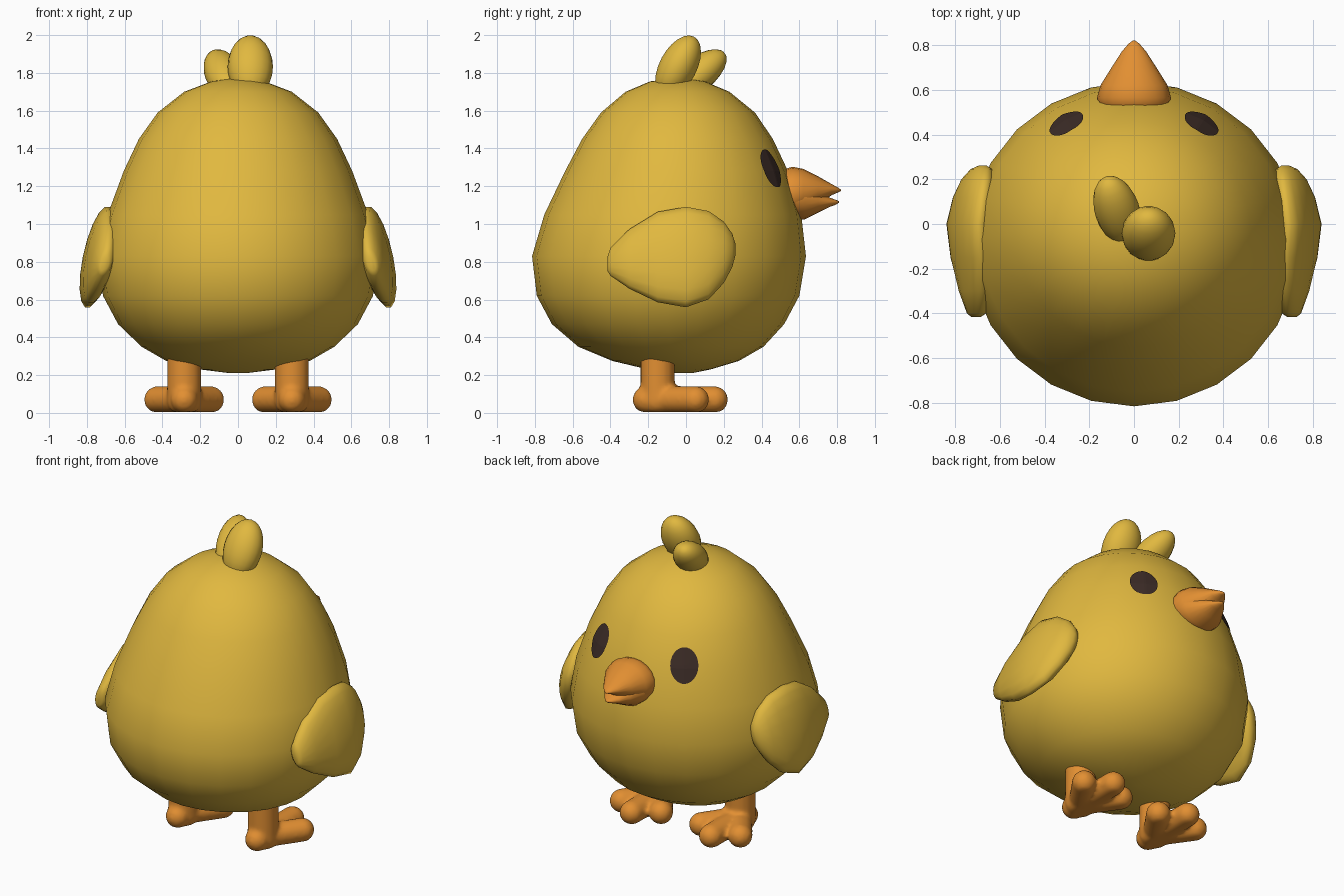
import bpy, bmesh
from math import sin, cos, pi
from mathutils import Vector, Matrix
from mathutils.bvhtree import BVHTree

if "Cube" in bpy.data.objects:
    bpy.data.objects.remove(bpy.data.objects["Cube"])


def material(name, rgb):
    m = bpy.data.materials.new(name)
    m.use_nodes = True
    m.diffuse_color = (*rgb, 1)
    m.node_tree.nodes["Principled BSDF"].inputs["Base Color"].default_value = (*rgb, 1)
    return m


yellow = material("chick yellow", (0.75, 0.48, 0.05))
orange = material("beak orange", (0.76, 0.275, 0.032))
brown = material("eye dark brown", (0.045, 0.025, 0.02))


def finish(name, bm, mat):
    bmesh.ops.recalc_face_normals(bm, faces=bm.faces)
    for f in bm.faces:
        f.smooth = True
    mesh = bpy.data.meshes.new(name)
    bm.to_mesh(mesh)
    bm.free()
    mesh.materials.append(mat)
    obj = bpy.data.objects.new(name, mesh)
    bpy.context.collection.objects.link(obj)
    return obj


def loft(rings, along, sides):
    """Skin elliptical rings (centre, x radius, other radius) along the given axis."""
    bm = bmesh.new()
    loops = []
    for c, rx, r2 in rings:
        loop = []
        for i in range(sides):
            a = 2 * pi * i / sides
            off = (rx * cos(a), r2 * sin(a), 0) if along == "z" else (rx * cos(a), 0, r2 * sin(a))
            loop.append(bm.verts.new(Vector(c) + Vector(off)))
        loops.append(loop)
    for a, b in zip(loops, loops[1:]):
        for i in range(sides):
            j = (i + 1) % sides
            bm.faces.new((a[i], a[j], b[j], b[i]))
    bm.faces.new(loops[0])
    bm.faces.new(loops[-1])
    return bm


def ellipsoid(name, centre, radii, direction, mat):
    bm = bmesh.new()
    turn = Vector(direction).to_track_quat("Z", "X").to_matrix().to_4x4()
    bmesh.ops.create_uvsphere(bm, u_segments=18, v_segments=12, radius=1,
                              matrix=Matrix.Translation(centre) @ turn @ Matrix.Diagonal((*radii, 1)))
    return finish(name, bm, mat)


def add_capsule(bm, start, end, radius):
    start, end = Vector(start), Vector(end)
    span = end - start
    verts = bmesh.ops.create_uvsphere(bm, u_segments=16, v_segments=9, radius=radius)["verts"]
    for v in verts:
        if v.co.z > 0:
            v.co.z += span.length
    turn = span.to_track_quat("Z", "Y").to_matrix().to_4x4()
    bmesh.ops.transform(bm, matrix=Matrix.Translation(start) @ turn, verts=verts)


# Body: height, half width, back, front
body_profile = [
    (0.21, 0.04, -0.06, 0.03), (0.23, 0.2, -0.2, 0.13), (0.275, 0.38, -0.39, 0.28),
    (0.35, 0.51, -0.57, 0.41), (0.47, 0.635, -0.71, 0.52), (0.62, 0.715, -0.79, 0.6),
    (0.83, 0.74, -0.815, 0.635), (1.05, 0.69, -0.75, 0.61), (1.28, 0.605, -0.64, 0.54),
    (1.45, 0.525, -0.55, 0.46), (1.59, 0.425, -0.45, 0.365), (1.7, 0.285, -0.32, 0.23),
    (1.755, 0.14, -0.19, 0.1), (1.77, 0.04, -0.08, 0.0)]
body_bm = loft([((0, (b + f) / 2, z), w, (f - b) / 2) for z, w, b, f in body_profile], "z", 24)
body_surface = BVHTree.FromBMesh(body_bm)
finish("body", body_bm, yellow)

# Beak halves: y, centre height, half width, half height
upper = [(0.5, 1.165, 0.15, 0.12), (0.565, 1.165, 0.165, 0.138), (0.62, 1.17, 0.15, 0.122),
         (0.7, 1.177, 0.1, 0.075), (0.77, 1.182, 0.055, 0.03), (0.805, 1.18, 0.025, 0.013),
         (0.82, 1.178, 0.006, 0.004)]
lower = [(0.5, 1.16, 0.15, 0.12), (0.58, 1.155, 0.155, 0.13), (0.63, 1.135, 0.14, 0.11),
         (0.7, 1.12, 0.095, 0.06), (0.76, 1.115, 0.055, 0.025), (0.795, 1.115, 0.025, 0.012),
         (0.81, 1.117, 0.006, 0.004)]
for name, rings in (("upper_beak", upper), ("lower_beak", lower)):
    finish(name, loft([((0, y, z), w, h) for y, z, w, h in rings], "y", 20), orange)

# Head tuft
ellipsoid("large_tuft", (0.065, -0.042, 1.833), (0.1, 0.12, 0.18), (0, 0.47, 0.88), yellow)
ellipsoid("small_tuft", (-0.075, 0.06, 1.79), (0.09, 0.1, 0.19), (-0.25, 0.75, 0.6), yellow)

# Wing: y, centre height, half height, centre x, half thickness
wing_profile = [
    (-0.415, 0.79, 0.04, 0.7, 0.02), (-0.4, 0.8, 0.075, 0.7, 0.04), (-0.3, 0.815, 0.16, 0.71, 0.065),
    (-0.15, 0.825, 0.243, 0.73, 0.078), (0, 0.825, 0.27, 0.745, 0.078), (0.12, 0.835, 0.237, 0.725, 0.074),
    (0.2, 0.85, 0.165, 0.705, 0.065), (0.245, 0.86, 0.09, 0.69, 0.045), (0.262, 0.865, 0.03, 0.685, 0.015)]

for side, s in (("left", 1), ("right", -1)):
    # Wing leans inward toward its top
    bm = loft([((x, y, z), t, h) for y, z, h, x, t in wing_profile], "y", 18)
    for v in bm.verts:
        v.co.x = s * (v.co.x - 0.2 * (v.co.z - 0.82))
    finish(side + "_wing", bm, yellow)

    # Eye: thin oval plate laid on the body
    hit, normal, _, _ = body_surface.find_nearest(Vector((s * 0.31, 0.46, 1.3)))
    normal = Vector((s * 0.5, 0.77, 0.37)).normalized()
    across = Vector((0, 0, 1)).cross(normal).normalized()
    up = normal.cross(across)
    bm = bmesh.new()
    bmesh.ops.create_grid(bm, x_segments=12, y_segments=12, size=1)
    for v in bm.verts:
        x, y = v.co.x, v.co.y
        disc_x, disc_y = x * (1 - y * y / 2) ** 0.5, y * (1 - x * x / 2) ** 0.5
        p = hit + across * disc_x * 0.083 + up * disc_y * 0.108
        on_body = body_surface.ray_cast(p + normal * 0.3, -normal)[0]
        v.co = on_body + normal * 0.007
    bmesh.ops.recalc_face_normals(bm, faces=bm.faces)
    if sum((f.normal.dot(normal) for f in bm.faces)) < 0:
        bmesh.ops.reverse_faces(bm, faces=bm.faces)
    mesh = bpy.data.meshes.new(side + "_eye")
    bm.to_mesh(mesh)
    bm.free()
    mesh.materials.append(brown)
    bpy.context.collection.objects.link(bpy.data.objects.new(side + "_eye", mesh))

    # Leg and three-toed foot, blended into one form
    bm = bmesh.new()
    ankle = Vector((s * 0.285, -0.15, 0.07))
    add_capsule(bm, ankle, ankle + Vector((0, 0, 0.26)), 0.093)
    for dx, dy in ((-0.14, 0.2), (0, 0.3), (0.14, 0.2), (0, -0.06)):
        add_capsule(bm, ankle, ankle + Vector((dx, dy, 0)), 0.073)
    for v in bm.verts:
        v.co.z = max(v.co.z, 0.004)
    leg = finish(side + "_leg", bm, orange)
    remesh = leg.modifiers.new("blend", "REMESH")
    remesh.mode = "VOXEL"
    remesh.voxel_size = 0.014
    remesh.use_smooth_shade = True
    relax = leg.modifiers.new("soften", "SMOOTH")
    relax.factor = 0.5
    relax.iterations = 4
